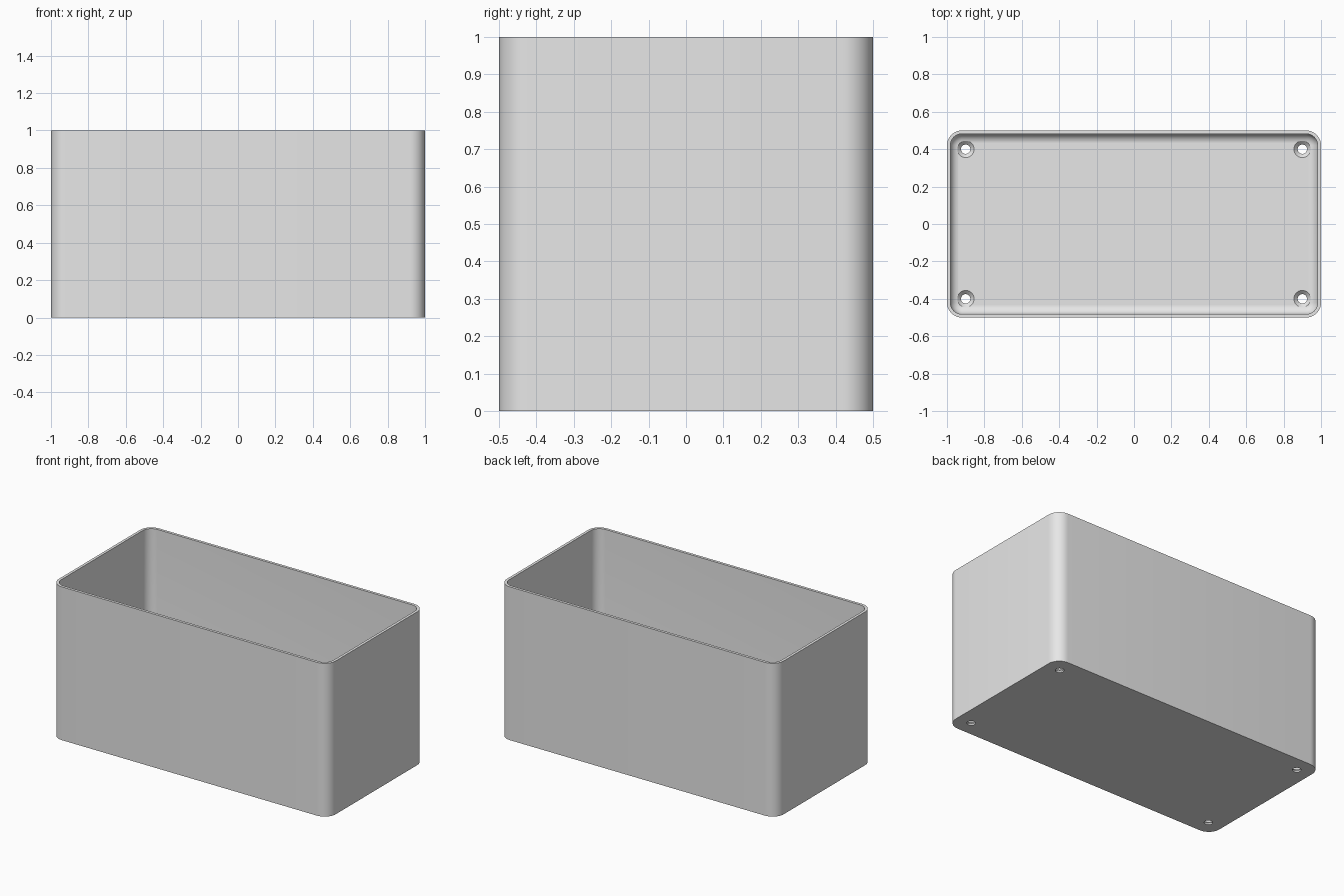
import bpy, bmesh, math

cube = bpy.data.objects.get("Cube")
if cube:
    bpy.data.objects.remove(cube, do_unlink=True)

HX, HY, HEIGHT = 1.0, 0.5, 1.0
CORNER, WALL, FLOOR, FILLET = 0.08, 0.018, 0.03, 0.05
STEPS = 10

grey = bpy.data.materials.new("plain_grey")
grey.use_nodes = True
grey.diffuse_color = (0.8, 0.8, 0.8, 1)
grey.node_tree.nodes["Principled BSDF"].inputs["Base Color"].default_value = (0.8, 0.8, 0.8, 1)


def rounded_ring(bm, inset, z):
    """Rounded rectangle, shrunk evenly by inset."""
    r = CORNER - inset
    ring = []
    for q, (sx, sy) in enumerate([(1, 1), (-1, 1), (-1, -1), (1, -1)]):
        for i in range(STEPS + 1):
            a = (q + i / STEPS) * math.pi / 2
            ring.append(bm.verts.new((sx * (HX - CORNER) + r * math.cos(a),
                                      sy * (HY - CORNER) + r * math.sin(a), z)))
    return ring


def round_ring(bm, x, y, r, z, n=32):
    return [bm.verts.new((x + r * math.cos(2 * math.pi * i / n),
                          y + r * math.sin(2 * math.pi * i / n), z)) for i in range(n)]


def skin(bm, rings):
    """Join successive rings and cap both ends."""
    for a, b in zip(rings, rings[1:]):
        for i in range(len(a)):
            j = (i + 1) % len(a)
            bm.faces.new((a[i], a[j], b[j], b[i]))
    bm.faces.new(rings[0])
    bm.faces.new(rings[-1])


def finish(bm, name):
    bmesh.ops.recalc_face_normals(bm, faces=bm.faces)
    mesh = bpy.data.meshes.new(name)
    bm.to_mesh(mesh)
    bm.free()
    mesh.materials.append(grey)
    obj = bpy.data.objects.new(name, mesh)
    bpy.context.collection.objects.link(obj)
    return obj


# Open box: outer wall, rim, inner wall and rounded inner floor edge
bm = bmesh.new()
rings = [rounded_ring(bm, 0, 0), rounded_ring(bm, 0, HEIGHT), rounded_ring(bm, WALL, HEIGHT)]
for i in range(9):
    a = i / 8 * math.pi / 2
    rings.append(rounded_ring(bm, WALL + FILLET * (1 - math.cos(a)),
                              FLOOR + FILLET * (1 - math.sin(a))))
skin(bm, rings)
box = finish(bm, "open_box")

# Countersunk screw holes near the four floor corners
bm = bmesh.new()
for x in (-0.9, 0.9):
    for y in (-0.4, 0.4):
        profile = [(0.025, -0.05), (0.025, FLOOR - 0.02), (0.045, FLOOR), (0.045, 0.15)]
        skin(bm, [round_ring(bm, x, y, r, z) for r, z in profile])
cutter = finish(bm, "hole_cutter")
cutter.hide_render = True

cut = box.modifiers.new("screw_holes", 'BOOLEAN')
cut.operation, cut.solver, cut.object = 'DIFFERENCE', 'EXACT', cutter

bpy.ops.object.select_all(action='DESELECT')
box.select_set(True)
bpy.context.view_layer.objects.active = box
bpy.ops.object.modifier_apply(modifier=cut.name)
bpy.data.objects.remove(cutter, do_unlink=True)
bpy.ops.object.shade_smooth_by_angle(angle=math.radians(30))
